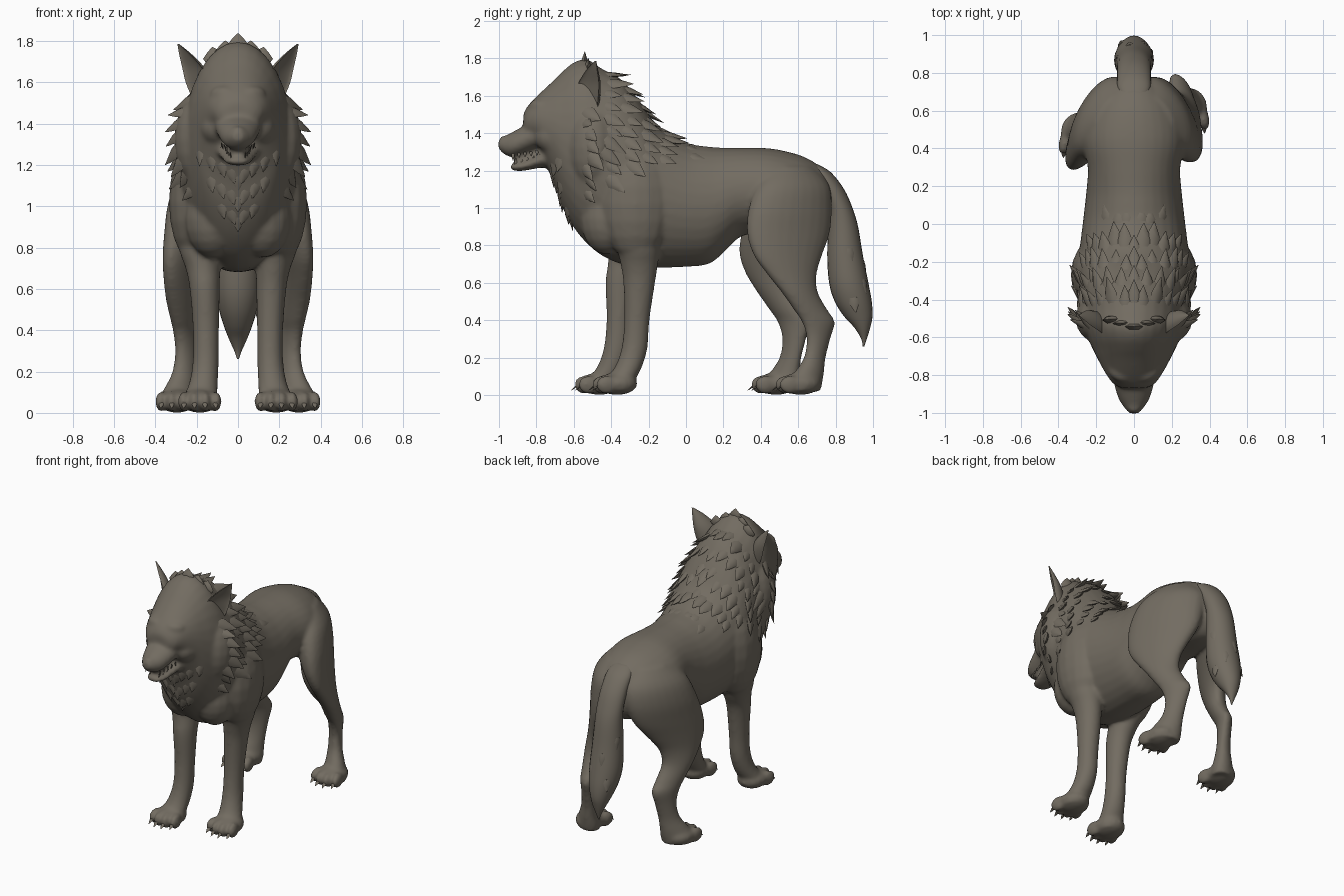
import bpy, bmesh, math, random
from math import sin, cos, pi, radians
from mathutils import Vector, Matrix
from mathutils.bvhtree import BVHTree

if "Cube" in bpy.data.objects:
    bpy.data.objects.remove(bpy.data.objects["Cube"])

random.seed(4)
fur = bpy.data.materials.new("grey_brown_fur")
fur.diffuse_color = (0.17, 0.15, 0.12, 1)
fur.use_nodes = True
fur.node_tree.nodes["Principled BSDF"].inputs["Base Color"].default_value = fur.diffuse_color


def finish(bm, name, angle=50):
    """Turn a bmesh into a named, smooth shaded object."""
    bmesh.ops.recalc_face_normals(bm, faces=bm.faces)
    me = bpy.data.meshes.new(name)
    bm.to_mesh(me)
    bm.free()
    ob = bpy.data.objects.new(name, me)
    bpy.context.collection.objects.link(ob)
    me.materials.append(fur)
    for o in bpy.context.selected_objects:
        o.select_set(False)
    bpy.context.view_layer.objects.active = ob
    ob.select_set(True)
    bpy.ops.object.shade_smooth_by_angle(angle=radians(angle))
    return ob


def skin_rings(bm, rings):
    """Bridge rings of points and close both ends."""
    vs = [[bm.verts.new(p) for p in r] for r in rings]
    n = len(vs[0])
    for a, b in zip(vs, vs[1:]):
        for i in range(n):
            bm.faces.new((a[i], a[(i + 1) % n], b[(i + 1) % n], b[i]))
    bm.faces.new(vs[0])
    bm.faces.new(vs[-1])


def loft(bm, stations, axis, seg=24, steps=4, cup=0, shear=0):
    """Smooth loft through (x, y, z, r1, r2) ellipses; cup turns and hollows the front."""
    s = [stations[0]] + list(stations) + [stations[-1]]
    path = []
    for a, b, c, d in zip(s, s[1:], s[2:], s[3:]):
        for k in range(steps):
            t = k / steps
            path.append([0.5 * (2*q + (r-p)*t + (2*p-5*q+4*r-w)*t*t + (3*q-p-3*r+w)*t**3)
                         for p, q, r, w in zip(a, b, c, d)])
    path.append(stations[-1])
    rings = []
    for x, y, z, r1, r2 in path:
        ring = []
        for i in range(seg):
            u, v = r1 * cos(2*pi*i/seg), r2 * sin(2*pi*i/seg)
            u -= shear * v
            if cup:
                v *= -.3 if v < 0 else 1
                u, v = u*cos(cup) - v*sin(cup), u*sin(cup) + v*cos(cup)
            ring.append((x+u, y, z+v) if axis == 'y' else (x+u, y+v, z))
        rings.append(ring)
    skin_rings(bm, rings)


def ball(bm, c, r, rot=0):
    m = Matrix.Translation(c) @ Matrix.Rotation(rot, 4, 'Z') @ Matrix.Diagonal((*r, 1))
    bmesh.ops.create_uvsphere(bm, u_segments=16, v_segments=10, radius=1, matrix=m)


def tuft(bm, base, d, n, length, width):
    """Flattened lock of fur that curls away from the surface."""
    d, n = d.normalized(), n.normalized()
    side = d.cross(n).normalized()
    up = side.cross(d)
    rings = []
    for t, w in ((0, .8), (.35, 1), (.7, .55), (1, .04)):
        c = base + d*length*t + n*length*.15*t*t
        rings.append([c + side*width*w*cos(a*pi/3) + up*width*.4*w*sin(a*pi/3) for a in range(6)])
    skin_rings(bm, rings)


# ---- body: torso, neck and head in one loft: (y, top, bottom, half width)
body = bmesh.new()
profile = [(.785, 1.12, .95, .06), (.76, 1.175, .91, .11), (.70, 1.235, .86, .175),
           (.6, 1.285, .85, .24), (.45, 1.318, .86, .27), (.3, 1.322, .85, .245),
           (.2, 1.322, .76, .25), (.12, 1.328, .70, .258), (0, 1.35, .685, .272),
           (-.15, 1.44, .68, .29), (-.25, 1.575, .685, .295), (-.35, 1.69, .70, .29),
           (-.45, 1.745, .745, .28), (-.53, 1.795, .81, .265), (-.6, 1.778, .895, .245),
           (-.66, 1.73, 1.0, .22), (-.71, 1.68, 1.14, .195), (-.8, 1.595, 1.335, .145),
           (-.85, 1.54, 1.37, .105), (-.87, 1.50, 1.41, .06)]
loft(body, [(0, y, (t+b)/2, w, (t-b)/2) for y, t, b, w in profile], 'y', 32)

# muzzle, mouth lining and lower jaw
for jaw in ([(-.74, 1.5, 1.33, .13), (-.82, 1.47, 1.305, .112), (-.88, 1.432, 1.285, .098),
             (-.93, 1.405, 1.272, .08), (-.97, 1.382, 1.285, .054), (-1.003, 1.36, 1.315, .026)],
            [(-.70, 1.33, 1.23, .08), (-.80, 1.33, 1.23, .05), (-.90, 1.31, 1.22, .034), (-.915, 1.3, 1.22, .02)],
            [(-.68, 1.34, 1.20, .12), (-.76, 1.31, 1.215, .10), (-.82, 1.275, 1.207, .082),
             (-.88, 1.247, 1.197, .068), (-.92, 1.238, 1.199, .05), (-.94, 1.228, 1.208, .025)]):
    loft(body, [(0, y, (t+b)/2, w, (t-b)/2) for y, t, b, w in jaw], 'y')
ball(body, (0, -.968, 1.36), (.038, .032, .028))

# shoulders, breast, cheeks and brows
for s in (1, -1):
    ball(body, (s*.205, -.27, 1.02), (.13, .19, .30))
    ball(body, (s*.12, -.42, .94), (.14, .145, .19))
    ball(body, (s*.19, -.50, 1.32), (.12, .13, .22))
    ball(body, (s*.10, -.70, 1.38), (.085, .11, .09))
    ball(body, (s*.07, -.785, 1.545), (.07, .05, .038), s*.5)

# legs: (z, front y, back y, x, x radius); the left pair stands further forward
front_leg = [(1.0, -.38, -.14, .19, .10), (.8, -.37, -.14, .185, .10), (.7, -.35, -.15, .17, .084),
             (.6, -.335, -.165, .161, .073), (.4, -.33, -.195, .155, .063), (.25, -.345, -.206, .156, .063),
             (.15, -.38, -.235, .166, .069), (.08, -.43, -.27, .18, .08), (.02, -.43, -.28, .185, .08)]
hind_leg = [(1.22, .46, .68, .12, .08), (1.12, .38, .765, .165, .115), (1.0, .335, .78, .195, .12),
            (.87, .325, .77, .222, .106), (.75, .36, .73, .255, .085), (.65, .43, .70, .272, .072),
            (.55, .51, .705, .273, .067), (.45, .58, .76, .258, .06), (.39, .62, .796, .25, .054),
            (.3, .645, .772, .25, .049), (.2, .63, .747, .26, .053), (.12, .58, .738, .28, .07),
            (.07, .55, .73, .29, .085), (.02, .55, .72, .295, .085)]
claws = bmesh.new()
for s in (1, -1):
    for rows, shift, shear in ((front_leg, -.095, 0), (hind_leg, -.13, .38)):
        st = []
        for z, f, b, x, r in rows:
            k = shift * min(1, max(0, (.95-z)/.35)) if s < 0 else 0
            st.append((s*x, (f+b)/2+k, z, r, (b-f)/2))
        loft(body, st, 'z', shear=s*shear)
        # paw pad, four toes and claws
        x, y = st[-1][0], st[-1][1] - st[-1][4] + .012
        ball(body, (x, y+.05, .06), (.095, .11, .06))
        for i in (-1.5, -.5, .5, 1.5):
            mid = .022 if abs(i) < 1 else 0
            tx, ty = x + i*.05, y - .005 - mid
            ball(body, (tx, ty, .055), (.029, .06, .05), i*.12)
            tuft(claws, Vector((tx, ty-.045, .05)), Vector((i*.1, -1, -1.1)),
                 Vector((0, -.5, 1)), .045, .012)
finish(claws, "claws")

body = finish(body, "body")
rm = body.modifiers.new("merge", 'REMESH')
rm.mode, rm.voxel_size, rm.use_smooth_shade = 'VOXEL', .0115, True
sm = body.modifiers.new("relax", 'SMOOTH')
sm.factor, sm.iterations = .5, 9
for m in ("merge", "relax"):
    bpy.ops.object.modifier_apply(modifier=m)
body.data.polygons.foreach_set("use_smooth", [True] * len(body.data.polygons))
if not body.data.materials:
    body.data.materials.append(fur)
bm = bmesh.new()
bm.from_mesh(body.data)
tree = BVHTree.FromBMesh(bm)
bm.free()

# ---- tail: (z, front y, back y, half width)
tail = bmesh.new()
loft(tail, [(0, (f+b)/2, z, w, (b-f)/2) for z, f, b, w in (
    (1.235, .64, .70, .05), (1.19, .66, .775, .085), (1.1, .71, .845, .09), (1.0, .755, .89, .09),
    (.9, .76, .92, .092), (.75, .755, .945, .10), (.6, .765, .975, .105), (.5, .795, .993, .092),
    (.42, .845, .997, .068), (.36, .90, .985, .045), (.30, .937, .967, .018), (.26, .945, .953, .004))], 'z')
for i in range(10):
    a, z = i*2.4, .52 + i*.033
    n = Vector((cos(a), sin(a), 0))
    c = Vector((0, .90 - max(0, z-.5)*.2, z))
    tuft(tail, c + Vector((n.x*.092, n.y*.088, 0)), Vector((n.x*-.05, .15, -1)), n, .08, .028)
finish(tail, "tail")

# ---- ears, cupped and turned outward
for s, name in ((1, "right_ear"), (-1, "left_ear")):
    ear = bmesh.new()
    loft(ear, [(s*x, y, z, rx, ry) for x, y, z, rx, ry in (
        (.165, -.54, 1.52, .085, .05), (.195, -.535, 1.60, .088, .06), (.222, -.52, 1.67, .072, .05),
        (.258, -.505, 1.735, .04, .03), (.29, -.485, 1.785, .005, .005))], 'z', 20, 4, s*.85)
    finish(ear, name, 60)

# ---- mane: rows of locks over neck, cheeks and crest (y, centre z, start, end, length)
mane = bmesh.new()
rows = [(-.54, 1.36, -50, 35, .115), (-.44, 1.36, -40, 90, .125), (-.33, 1.30, -10, 90, .12),
        (-.23, 1.22, 10, 90, .12), (-.13, 1.15, 30, 90, .11), (.0, 1.1, 45, 80, .08)]
for j, (y, zc, a0, a1, length) in enumerate(rows):
    count = int((a1-a0)/12)
    for i in range(count+1):
        a = radians(a0 + (a1-a0)*(i + .4*(j % 2)*(i < count))/count)
        jit, size = random.uniform(-.02, .02), random.uniform(.8, 1.2)
        for s in (1, -1):
            out = Vector((s*cos(a), 0, sin(a)))
            hit, n, *_ = tree.ray_cast(Vector((0, y+jit, zc)) + out*1.5, -out)
            if hit is None:
                continue
            flow = Vector((0, 1, -.9*cos(a)))
            flow = (flow - n*flow.dot(n)).normalized()
            lift = .1 if y > -.05 else .28
            tuft(mane, hit - n*.014, flow + n*lift, n, length*size, .036*size)
            if i == count and a1 == 90:
                break

# chest locks in V shaped rows
for j, z in enumerate((1.16, 1.06, .96)):
    for i in range(5 - j):
        x = i*.05
        for s in ((1, -1) if i else (1,)):
            hit, n, *_ = tree.ray_cast(Vector((s*x, -.80, z + .6*x)), Vector((0, 1, 0)))
            if hit is None:
                continue
            flow = Vector((-s*.35*(i > 0), 0, -1))
            flow = (flow - n*flow.dot(n)).normalized()
            tuft(mane, hit - n*.014, flow + n*.12, n, .09, .034)

# forehead crest peak
for x, y, z, l in ((0, -.55, 1.745, .09), (.055, -.53, 1.73, .07), (-.055, -.53, 1.73, .07),
                   (.11, -.51, 1.70, .07), (-.11, -.51, 1.70, .07)):
    tuft(mane, Vector((x, y, z)), Vector((x*2, .25, 1)), Vector((0, -1, .3)), l, .055)
finish(mane, "mane", 60)

# ---- teeth along both jaws
teeth = bmesh.new()
for s in (1, -1):
    for i in range(5):
        y, big = -.925 + i*.032, 1.5 if i == 0 else 1
        tuft(teeth, Vector((s*(.052+i*.007), y, 1.29+i*.004)), Vector((0, 0, -1)),
             Vector((s, 0, 0)), .026*big, .008)
        tuft(teeth, Vector((s*(.034+i*.008), y+.015, 1.23+i*.008)), Vector((0, 0, 1)),
             Vector((s, 0, 0)), .026*big, .008)
finish(teeth, "teeth")
